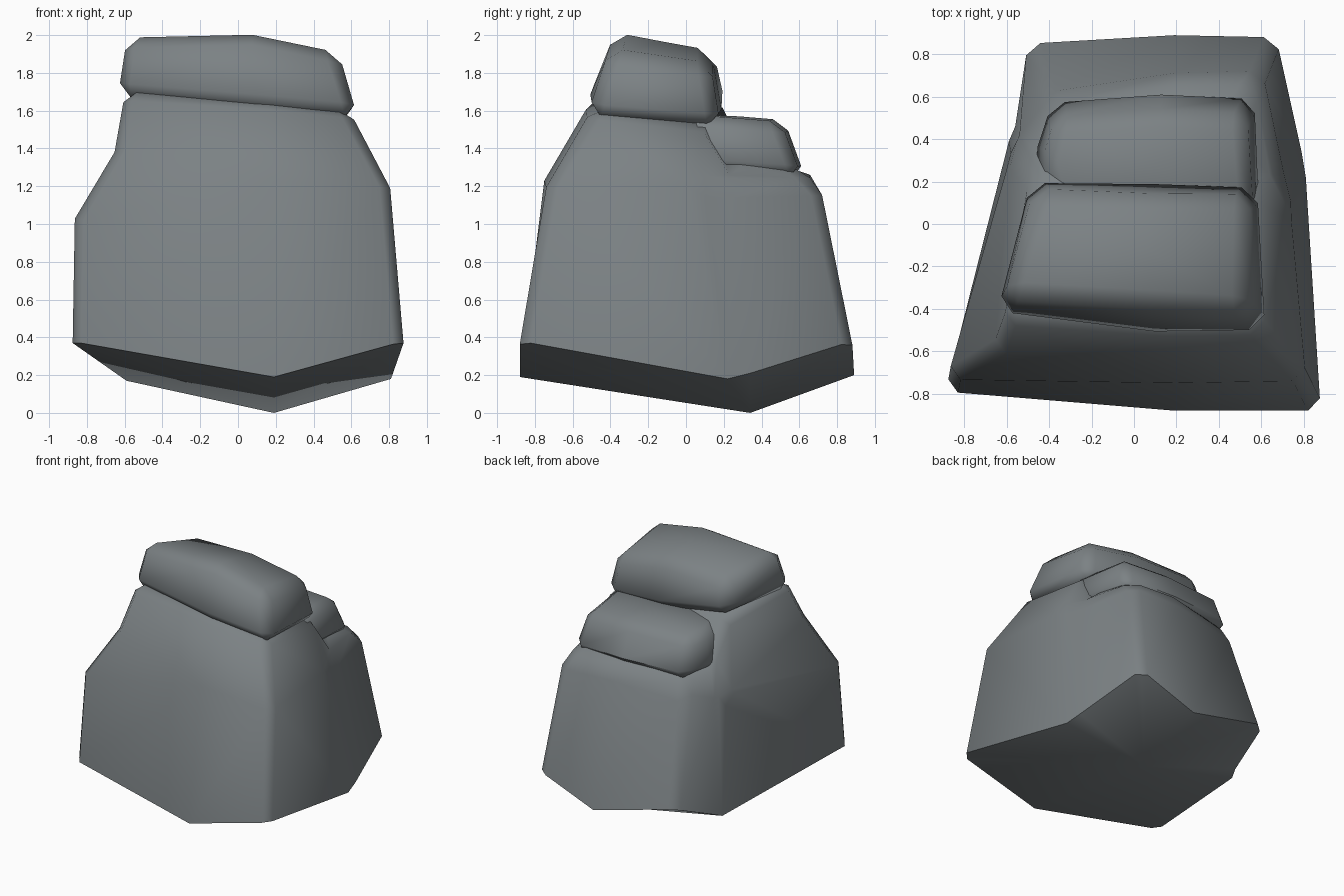
import bpy, bmesh, math
from mathutils import Vector

if "Cube" in bpy.data.objects:
    bpy.data.objects.remove(bpy.data.objects["Cube"])

stone = bpy.data.materials.new("slate_grey")
stone.diffuse_color = (0.20, 0.222, 0.232, 1)
stone.use_nodes = True
stone.node_tree.nodes["Principled BSDF"].inputs["Base Color"].default_value = stone.diffuse_color


def chunk(name, rings, bottom, top, bevel, crisp_foot=False, kink=None):
    """Loft rings of equal length, fan-cap both ends, chamfer the hard edges."""
    bm = bmesh.new()
    rows = [[bm.verts.new(p) for p in ring] for ring in rings]
    n = len(rows[0])
    for lo, hi in zip(rows, rows[1:]):
        for i in range(n):
            j = (i + 1) % n
            bm.faces.new((lo[i], lo[j], hi[j], hi[i]))
    b, t = bm.verts.new(bottom), bm.verts.new(top)
    for i in range(n):
        j = (i + 1) % n
        bm.faces.new((b, rows[0][j], rows[0][i]))
        bm.faces.new((t, rows[-1][i], rows[-1][j]))
    if kink:  # extra bend in the front left upper edge
        e = bm.edges.get((rows[-2][0], rows[-1][0]))
        _, v = bmesh.utils.edge_split(e, rows[-2][0], 0.5)
        v.co = Vector(kink)
        for other in (rows[-2][1], rows[-2][-1]):
            face = next(f for f in v.link_faces if other in f.verts)
            bmesh.utils.face_split(face, v, other)
    bmesh.ops.recalc_face_normals(bm, faces=bm.faces)
    bm.normal_update()
    foot_verts = set(rows[0]) if crisp_foot else set()
    hard = [e for e in bm.edges if e.calc_face_angle(0) > math.radians(30)
            and t not in e.verts and b not in e.verts
            and not foot_verts.issuperset(e.verts)]
    bmesh.ops.bevel(bm, geom=hard, offset=bevel, segments=1,
                    affect='EDGES', clamp_overlap=False)
    mesh = bpy.data.meshes.new(name)
    bm.to_mesh(mesh)
    bm.free()
    mesh.materials.append(stone)
    ob = bpy.data.objects.new(name, mesh)
    bpy.context.collection.objects.link(ob)
    bpy.ops.object.select_all(action='DESELECT')
    ob.select_set(True)
    bpy.context.view_layer.objects.active = ob
    bpy.ops.object.shade_smooth_by_angle(angle=math.radians(56))


# Main boulder: rings run front-left, round the front and right, to the left.
# Paired points halfway along each side form the step down to the back ledge.
foot = [(-.89, -.79, .38), (.19, -.88, .19), (.88, -.88, .38), (.81, .22, .18),
        (.79, .34, .21), (.67, .88, .38), (.19, .89, .2), (-.5, .85, .37),
        (-.56, .46, .2), (-.59, .39, .17)]
waist = [(-.88, -.73, 1.03), (.19, -.75, 1.23), (.81, -.74, 1.2), (.735, .1, 1.2),
         (.70, .24, 1.2), (.6, .71, 1.21), (.19, .70, 1.22), (-.42, .6, 1.16),
         (-.54, .42, 1.1), (-.58, .33, 1.1)]
shoulder = [(-.61, -.45, 1.71), (.15, -.5, 1.66), (.59, -.49, 1.61), (.57, .12, 1.54),
            (.58, .22, 1.32), (.53, .6, 1.28), (.19, .6, 1.28), (-.36, .52, 1.28),
            (-.43, .36, 1.32), (-.48, .21, 1.62)]
chunk("boulder", [foot, waist, shoulder], (.19, .34, 0), (.1, .05, 1.58), .06,
      crisp_foot=True, kink=(-.66, -.6, 1.4))

# Cap slab on top
cap_low = [(-.65, -.43, 1.68), (.1, -.53, 1.62), (.64, -.52, 1.57),
           (.59, .18, 1.51), (.1, .2, 1.54), (-.5, .21, 1.65)]
cap_high = [(-.61, -.34, 2.0), (.08, -.38, 2.015), (.53, -.41, 1.92),
            (.54, .13, 1.84), (.08, .13, 1.92), (-.46, .15, 1.9)]
chunk("cap_slab", [cap_low, cap_high], (.05, -.15, 1.57), (.06, -.12, 1.965), .07)

# Lower slab on the back ledge
ledge_low = [(-.4, 0, 1.3), (.6, .0, 1.29), (.58, .61, 1.25),
             (.13, .63, 1.25), (-.39, .59, 1.25), (-.49, .31, 1.27)]
ledge_high = [(-.35, 0, 1.58), (.56, .0, 1.58), (.52, .5, 1.54),
              (.12, .52, 1.55), (-.37, .49, 1.54), (-.42, .28, 1.56)]
chunk("ledge_slab", [ledge_low, ledge_high], (.1, .3, 1.26), (.08, .28, 1.57), .06)
